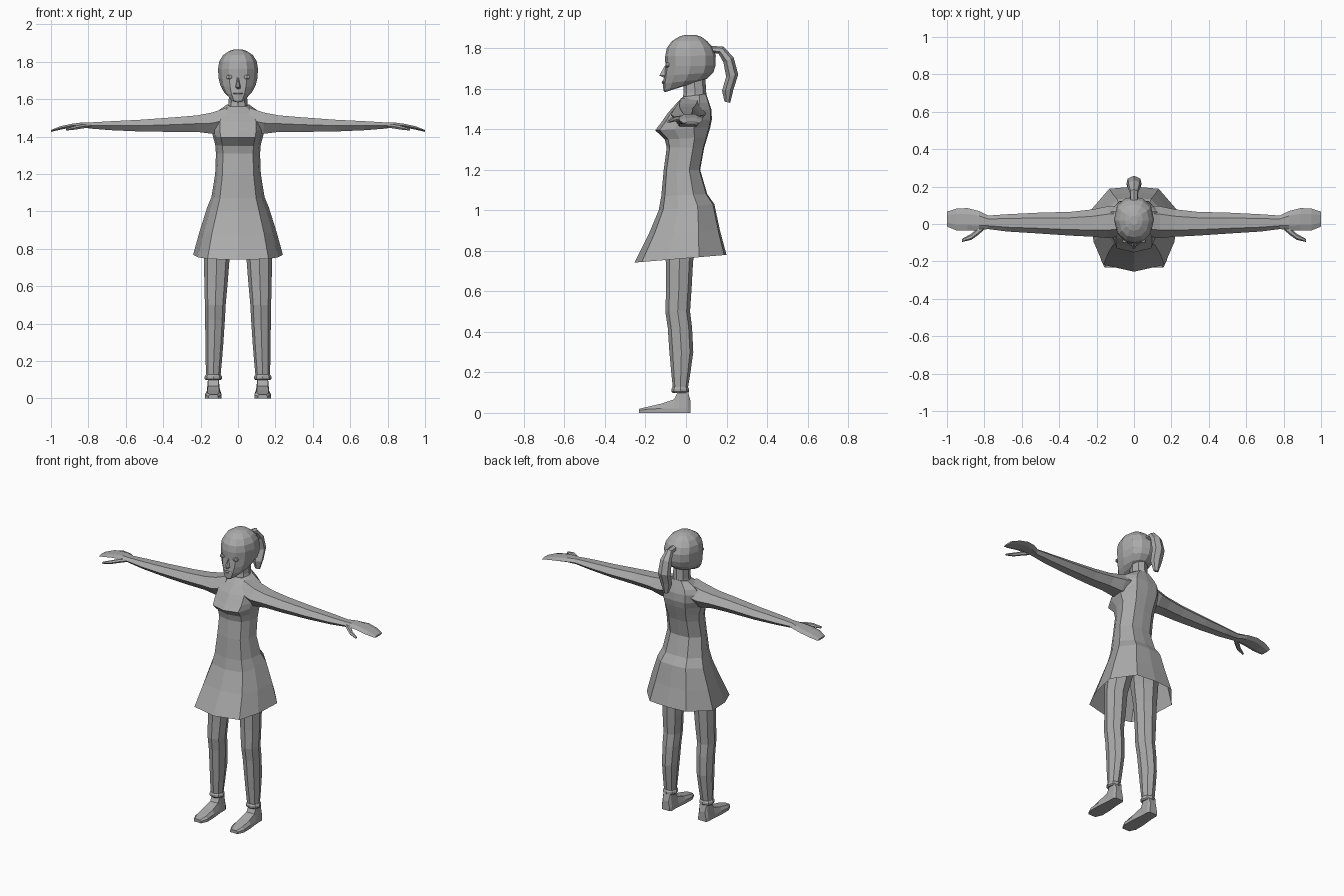
import bpy, bmesh, math
from mathutils import Vector

grey = bpy.data.materials.new("plain grey")
grey.diffuse_color = (0.4, 0.4, 0.4, 1)


def loft(name, rings, cap_start=True, cap_end=True, mirror=False):
    """Skin a list of equal-length point rings."""
    bm = bmesh.new()
    vs = [[bm.verts.new(p) for p in r] for r in rings]
    n = len(vs[0])
    for a, b in zip(vs, vs[1:]):
        for i in range(n):
            j = (i + 1) % n
            bm.faces.new((a[i], a[j], b[j], b[i]))
    if cap_start:
        bm.faces.new(vs[0][::-1])
    if cap_end:
        bm.faces.new(vs[-1])
    bmesh.ops.recalc_face_normals(bm, faces=bm.faces)
    me = bpy.data.meshes.new(name)
    bm.to_mesh(me)
    bm.free()
    me.materials.append(grey)
    ob = bpy.data.objects.new(name, me)
    bpy.context.collection.objects.link(ob)
    if mirror:
        ob.modifiers.new("mirror", 'MIRROR')
    return ob


def symmetric(half):
    """Close a right-hand half outline (front to back) to a full one."""
    return half + [(-x, y) for x, y in half[-2:0:-1]]


def flat_ring(shape, zf, zb, hw, yf, yb, cx=0):
    """Horizontal ring; height blends from front zf to back zb."""
    pts = []
    for x, y in shape:
        t = (y + 1) / 2
        pts.append((cx + x * hw, yf + (yb - yf) * t, zf + (zb - zf) * t))
    return pts


def arm_ring(x, y0, y1, z0, z1):
    """Six-sided upright section across the arm."""
    zm, ym, d = (z0 + z1) / 2, (y0 + y1) / 2, (y1 - y0) * 0.25
    return [(x, y0, zm), (x, ym - d, z0), (x, ym + d, z0),
            (x, y1, zm), (x, ym + d, z1), (x, ym - d, z1)]


# Dress and upper body: front z, back z, half width, front y, back y
BODY = symmetric([(0, -1), (.68, -.84), (.9, -.3), (1, .4), (.55, .95), (0, 1)])
loft("dress", [flat_ring(BODY, *r) for r in [
    (.742, .78, .24, -.255, .20),
    (.88, .90, .205, -.185, .168),
    (1.00, 1.03, .165, -.135, .14),
    (1.07, 1.08, .142, -.122, .105),
    (1.20, 1.20, .122, -.11, .07),
    (1.31, 1.31, .118, -.095, .09),
    (1.35, 1.36, .122, -.105, .105),
    (1.395, 1.41, .135, -.152, .12),
    (1.43, 1.45, .142, -.125, .128),
    (1.48, 1.50, .14, -.09, .125),
    (1.525, 1.53, .12, -.05, .115),
    (1.56, 1.575, .06, -.015, .10)]], cap_start=False)

# Neck
ROUND8 = symmetric([(0, -1), (.72, -.72), (1, 0), (.72, .72), (0, 1)])
loft("neck", [flat_ring(ROUND8, *r) for r in [
    (1.53, 1.54, .062, -.02, .105),
    (1.58, 1.58, .05, -.012, .10),
    (1.66, 1.66, .048, -.012, .095)]])

# Head
HEAD = symmetric([(0, -1), (.45, -.92), (.82, -.6), (1, 0),
                  (.85, .6), (.48, .9), (0, 1)])
loft("head", [flat_ring(HEAD, *r) for r in [
    (1.583, 1.61, .028, -.105, -.02),
    (1.592, 1.635, .05, -.112, .06),
    (1.625, 1.65, .075, -.113, .105),
    (1.665, 1.68, .094, -.108, .135),
    (1.71, 1.715, .104, -.102, .146),
    (1.76, 1.765, .107, -.103, .147),
    (1.80, 1.805, .10, -.095, .132),
    (1.835, 1.835, .08, -.07, .105),
    (1.857, 1.857, .048, -.035, .075),
    (1.866, 1.866, .02, -.005, .045)]])

# Ponytail: inner (y, z), outer (y, z), half width
tail = [((.11, 1.775), (.12, 1.812), .02),
        ((.16, 1.775), (.185, 1.808), .022),
        ((.185, 1.73), (.235, 1.755), .036),
        ((.198, 1.66), (.258, 1.67), .04),
        ((.178, 1.59), (.235, 1.60), .036),
        ((.19, 1.537), (.218, 1.53), .015)]
rings = []
for i, o, w in tail:
    i, o = Vector((0, *i)), Vector((0, *o))
    a, b = i.lerp(o, .3), i.lerp(o, .75)
    rings.append([i, a + Vector((w, 0, 0)), b + Vector((w * .85, 0, 0)),
                  o, b - Vector((w * .85, 0, 0)), a - Vector((w, 0, 0))])
loft("ponytail", rings)

# Arm running into a flat hand
loft("arm_and_hand", [arm_ring(*r) for r in [
    (.06, -.065, .10, 1.425, 1.555),
    (.14, -.075, .095, 1.415, 1.528),
    (.22, -.068, .078, 1.425, 1.513),
    (.34, -.062, .065, 1.425, 1.503),
    (.52, -.05, .06, 1.427, 1.49),
    (.68, -.04, .052, 1.434, 1.482),
    (.78, -.027, .045, 1.442, 1.476),
    (.83, -.034, .07, 1.448, 1.476),
    (.89, -.036, .085, 1.448, 1.468),
    (.95, -.034, .082, 1.437, 1.455),
    (1.0, -.014, .066, 1.425, 1.435)]], mirror=True)

# Thumb
loft("thumb", [arm_ring(*r) for r in [
    (.80, -.03, .01, 1.447, 1.468),
    (.835, -.06, -.02, 1.443, 1.465),
    (.87, -.085, -.052, 1.437, 1.457),
    (.92, -.096, -.08, 1.432, 1.442)]], mirror=True)

# Leg: z, inner x, outer x, front y, back y
leg = [(.93, .005, .165, -.10, .085), (.86, .022, .178, -.105, .06),
       (.75, .045, .182, -.10, .035), (.62, .055, .18, -.098, .028),
       (.50, .066, .177, -.102, .02), (.42, .07, .176, -.09, .03),
       (.30, .078, .174, -.082, .036), (.20, .086, .173, -.073, .022),
       (.125, .093, .171, -.065, .01)]
loft("leg", [flat_ring(ROUND8, z, z, (b - a) / 2, f, k, (a + b) / 2)
             for z, a, b, f, k in leg], mirror=True)

# Cuff round the ankle
loft("ankle_cuff", [flat_ring(ROUND8, z, z, w, -.028 - d, -.028 + d, .132)
                    for z, w, d in [(.098, .04, .038), (.105, .046, .044),
                                    (.118, .046, .044), (.127, .04, .038)]],
     mirror=True)

# Shoe: y, half width at sole, half width on top, top z
shoe = [(.022, .028, .02, .06), (.008, .036, .025, .112),
        (-.035, .036, .028, .112), (-.06, .038, .028, .066),
        (-.12, .044, .032, .046), (-.19, .045, .03, .03),
        (-.232, .026, .018, .02)]
loft("shoe", [[(.132 - b, y, 0), (.132 + b, y, 0),
               (.132 + b, y, min(.022, z * .6)), (.132 + t, y, z),
               (.132 - t, y, z), (.132 - b, y, min(.022, z * .6))]
              for y, b, t, z in shoe], mirror=True)

# Nose wedge
loft("nose", [[(-w, -.095, z), (w, -.095, z), (w * .35, y, z), (-w * .35, y, z)]
              for z, w, y in [(1.655, .016, -.108), (1.665, .018, -.132),
                              (1.69, .011, -.118), (1.715, .007, -.104)]])

# Lips
loft("lips", [[(x, -.095, 1.632 - h), (x, -.116 + abs(x) * .3, 1.632 - h),
               (x, -.12 + abs(x) * .3, 1.632), (x, -.116 + abs(x) * .3, 1.632 + h),
               (x, -.095, 1.632 + h)]
              for x, h in [(-.028, .002), (0, .008), (.028, .002)]])


# Eyes
def eye_ring(y, r):
    return [(.048 + r * math.cos(k * math.pi / 4), y,
             1.718 + .75 * r * math.sin(k * math.pi / 4)) for k in range(8)]


loft("eye", [eye_ring(-.085, .016), eye_ring(-.098, .016), eye_ring(-.102, .008)],
     mirror=True)
